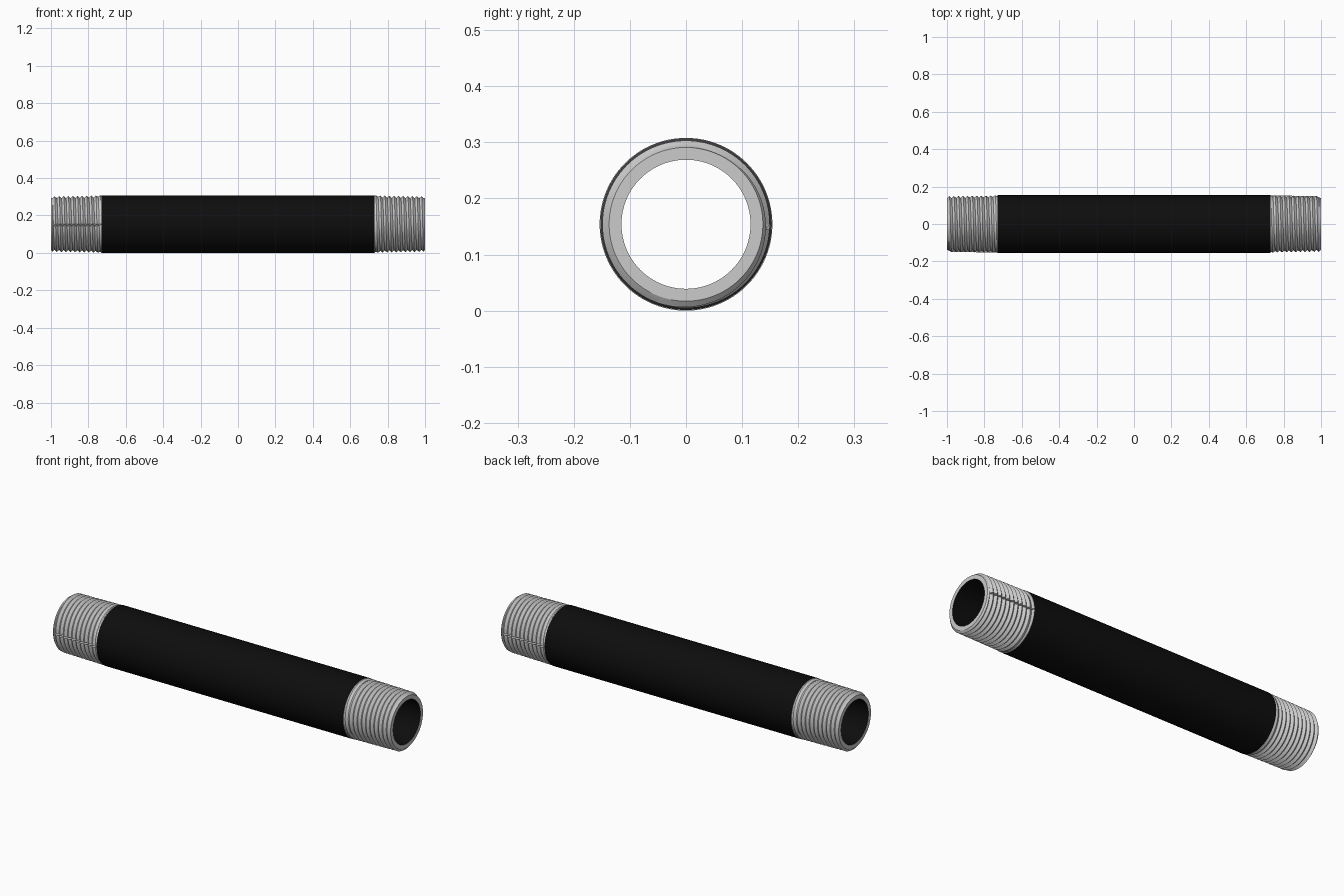
import bpy, bmesh
from math import sin, cos, pi, radians

if "Cube" in bpy.data.objects:
    bpy.data.objects.remove(bpy.data.objects["Cube"])

R, BORE = 0.154, 0.115        # outer and bore radius
X0, X1 = 0.73, 0.992          # threaded length
PITCH, SUB, SEG = 0.0245, 4, 96

black = bpy.data.materials.new("black_coating")
black.diffuse_color = (0.004, 0.004, 0.004, 1)
black.use_nodes = True
black.node_tree.nodes["Principled BSDF"].inputs["Base Color"].default_value = black.diffuse_color


def finish(bm, name, mat=None, angle=30):
    bmesh.ops.remove_doubles(bm, verts=bm.verts, dist=1e-5)
    bmesh.ops.recalc_face_normals(bm, faces=bm.faces)
    me = bpy.data.meshes.new(name)
    bm.to_mesh(me)
    bm.free()
    ob = bpy.data.objects.new(name, me)
    bpy.context.collection.objects.link(ob)
    ob.location.z = R
    if mat:
        me.materials.append(mat)
    bpy.ops.object.select_all(action='DESELECT')
    ob.select_set(True)
    bpy.context.view_layer.objects.active = ob
    bpy.ops.object.shade_smooth_by_angle(angle=radians(angle))
    return ob


def skin(bm, columns, closed=False):
    """Quads between neighbouring columns of (x, y, z) points, wrapped round the axis."""
    cols = [[bm.verts.new(p) for p in c] for c in columns]
    n = len(cols[0])
    for a, b in zip(cols, cols[1:] + cols[:1]):
        for i in range(n if closed else n - 1):
            j = (i + 1) % n
            bm.faces.new((a[i], a[j], b[j], b[i]))


def thread_radius(x, turn):
    # tapered crest, V groove that runs out shallow at the shoulder
    t = (x - X0) / (X1 - X0)
    crest = 0.153 - 0.004 * t
    depth = 0.011 * min(1, 0.25 + t * 5)
    phase = ((x - X0) / PITCH - turn) % 1
    groove = 1 - abs(2 * phase - 1)
    return crest - depth * groove


def thread_column(s):
    turn = s / SEG
    a = 2 * pi * turn
    pts = [(X0, R)]
    rows = int((X1 - X0) / PITCH * SUB) + SUB + 2
    for k in range(-SUB, rows):
        x = min(max(X0 + PITCH * (k / SUB + turn), X0), X1)
        pts.append((x, thread_radius(x, turn)))
    pts += [(1.0, 0.137), (1.0, BORE)]
    return [(x, r * cos(a), r * sin(a)) for x, r in pts]


# Threaded ends: both right-handed, so the second is turned rather than mirrored
for name, rot in (("right_thread", 0), ("left_thread", pi)):
    bm = bmesh.new()
    skin(bm, [thread_column(s) for s in range(SEG)])
    finish(bm, name).rotation_euler.z = rot

# Coated barrel with its through bore
profile = [(-1, BORE), (-X0, BORE), (X0, BORE), (1, BORE)]
bm = bmesh.new()
skin(bm, [[(x, r * cos(2 * pi * s / SEG), r * sin(2 * pi * s / SEG))
           for x, r in profile] for s in range(SEG)])
bmesh.ops.recalc_face_normals(bm, faces=bm.faces)
ob = finish(bm, "bore", black)
ob.data.flip_normals() if ob.data.polygons[0].normal.dot(ob.data.polygons[0].center) > 0 else None

bm = bmesh.new()
skin(bm, [[(x, R * cos(2 * pi * s / SEG), R * sin(2 * pi * s / SEG))
           for x in (-X0, X0)] for s in range(SEG)])
finish(bm, "barrel", black)
